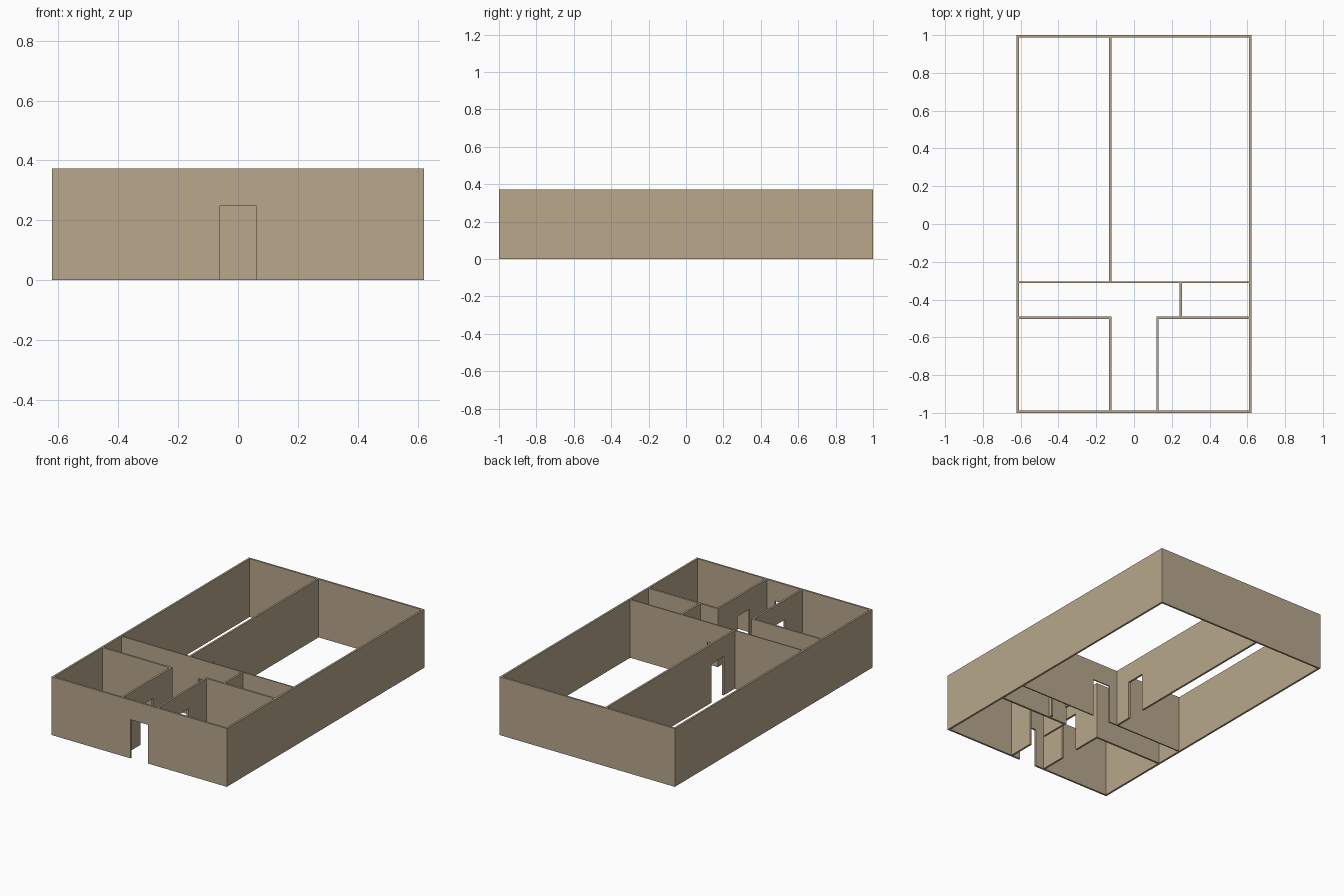
import bpy, bmesh

if "Cube" in bpy.data.objects:
    bpy.data.objects.remove(bpy.data.objects["Cube"])

H = 0.373            # wall height
T = 0.0124           # wall thickness
DOOR_H = 0.248
X, Y = 0.621, 1.0    # outer half sizes
XI, YI = X - T, Y - T

mat = bpy.data.materials.new("plaster")
mat.diffuse_color = (0.48, 0.39, 0.26, 1)
mat.use_nodes = True
mat.node_tree.nodes["Principled BSDF"].inputs["Base Color"].default_value = mat.diffuse_color


def wall(name, along, pos, a, b, door=None, t=T):
    """Wall running a..b along an axis, centred at pos on the other, with an optional doorway."""
    prof = [(a, 0), (a, H), (b, H), (b, 0)]
    if door:
        d0, d1 = door
        prof += [(d1, 0), (d1, DOOR_H), (d0, DOOR_H), (d0, 0)]
    bm = bmesh.new()

    def pt(u, z, off):
        return (u, pos + off, z) if along == "x" else (pos + off, u, z)

    face = bm.faces.new([bm.verts.new(pt(u, z, -t / 2)) for u, z in prof])
    ext = bmesh.ops.extrude_face_region(bm, geom=[face])
    verts = [v for v in ext["geom"] if isinstance(v, bmesh.types.BMVert)]
    bmesh.ops.translate(bm, verts=verts, vec=(0, t, 0) if along == "x" else (t, 0, 0))
    bmesh.ops.recalc_face_normals(bm, faces=bm.faces)
    me = bpy.data.meshes.new(name)
    bm.to_mesh(me)
    bm.free()
    me.materials.append(mat)
    ob = bpy.data.objects.new(name, me)
    bpy.context.collection.objects.link(ob)


# Outer shell
wall("front_wall", "x", -Y + T / 2, -X, X, (-0.062, 0.062))
wall("back_wall", "x", Y - T / 2, -X, X)
for side, s in (("left", -1), ("right", 1)):
    wall(side + "_outer_wall", "y", s * (X - T / 2), -YI, YI)

# Wall across the house and the partition between the two big rooms
HALL_BACK, THIN = -0.308, 0.008
wall("hall_back_wall", "x", HALL_BACK, -XI, XI, (-0.062, 0.062), THIN)
wall("big_room_partition", "y", -0.1265, HALL_BACK + THIN / 2, YI, (-0.1925, -0.068))

# Two front rooms either side of the entrance passage
HALL_FRONT, PX = -0.497, 0.1245
wall("left_room_back_wall", "x", HALL_FRONT, -XI, -PX + T / 2 - 0.002)
wall("right_room_back_wall", "x", HALL_FRONT, PX - T / 2, XI)
wall("left_passage_wall", "y", -PX - 0.002, -YI, HALL_FRONT - T / 2, (-0.814, -0.69))
wall("right_passage_wall", "y", PX, -YI, HALL_FRONT - T / 2, (-0.814, -0.69))

# Short wall closing off the small room at the end of the hall
wall("small_room_wall", "y", 0.248, HALL_FRONT + T / 2, HALL_BACK - THIN / 2, (-0.466, -0.342))
